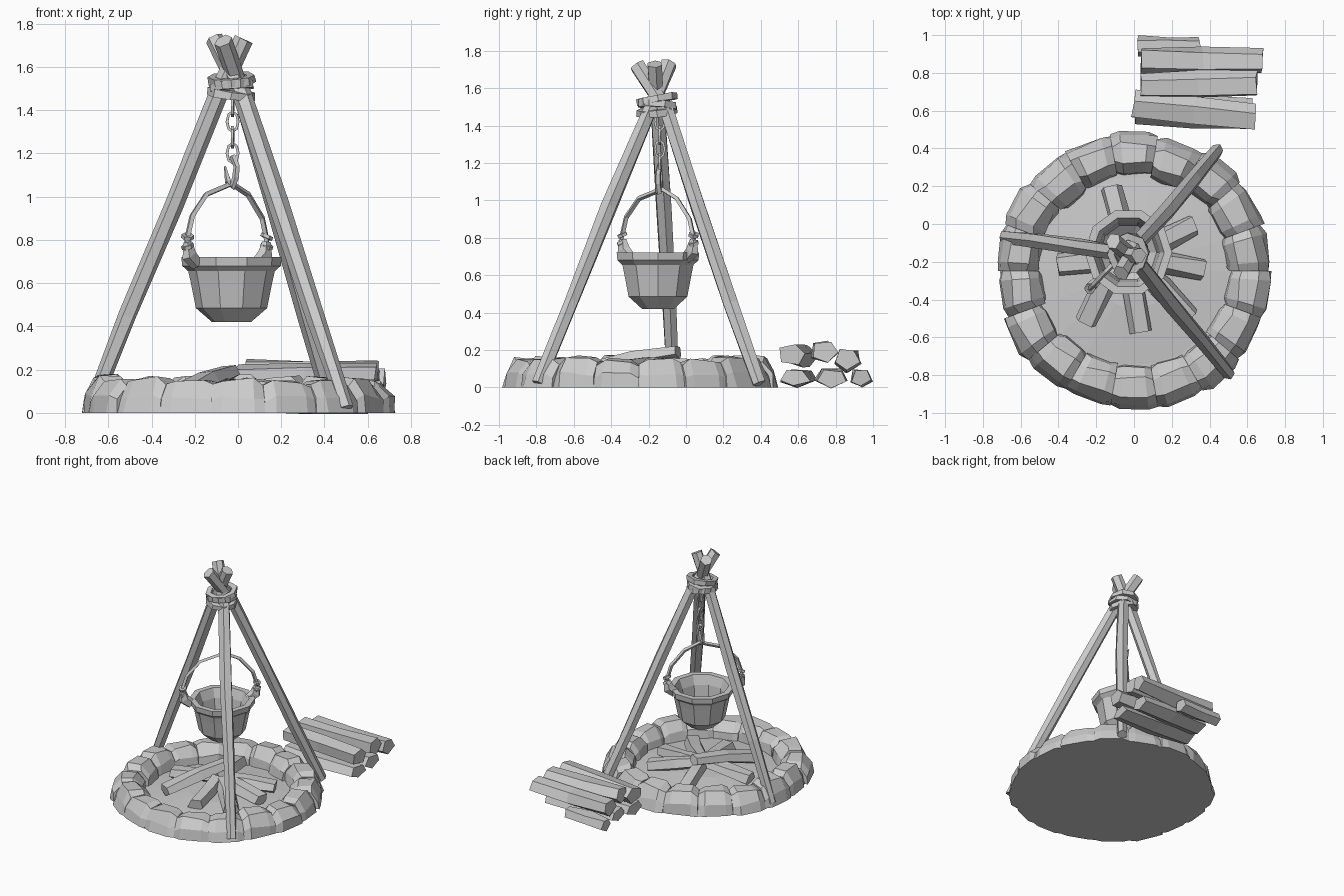
import bpy, bmesh, random
from math import sin, cos, pi, radians
from mathutils import Vector, Matrix

if "Cube" in bpy.data.objects:
    bpy.data.objects.remove(bpy.data.objects["Cube"])

random.seed(4)
PIT = Vector((0, -0.25, 0))
POT = Vector((-0.03, -0.15, 0))


def jit(a):
    return Vector([random.uniform(-a, a) for _ in range(3)])


def loft(name, rings, closed=False):
    """Skin a list of equal-length point rings, capping the ends."""
    bm = bmesh.new()
    rows = [[bm.verts.new(p) for p in r] for r in rings]
    n = len(rows[0])
    pairs = list(zip(rows, rows[1:])) + ([(rows[-1], rows[0])] if closed else [])
    for a, b in pairs:
        for i in range(n):
            bm.faces.new((a[i], a[(i + 1) % n], b[(i + 1) % n], b[i]))
    if not closed:
        bm.faces.new(rows[0])
        bm.faces.new(rows[-1])
    bmesh.ops.recalc_face_normals(bm, faces=bm.faces)
    me = bpy.data.meshes.new(name)
    bm.to_mesh(me)
    bm.free()
    ob = bpy.data.objects.new(name, me)
    bpy.context.collection.objects.link(ob)
    return ob


def tube(name, path, radii, n=6, ref=(0.3, 1, 0.1), flat=1.0, rough=0.0, turn=0.3):
    """Low-poly tube along a path; radii is one number or one per point."""
    path = [Vector(p) for p in path]
    if not isinstance(radii, (list, tuple)):
        radii = [radii] * len(path)
    rings = []
    for i, p in enumerate(path):
        t = (path[min(i + 1, len(path) - 1)] - path[max(i - 1, 0)]).normalized()
        u = t.cross(Vector(ref)).normalized()
        v = t.cross(u)
        rings.append([p + radii[i] * (u * cos(turn + 2 * pi * k / n)
                      + v * sin(turn + 2 * pi * k / n) * flat) + jit(rough) for k in range(n)])
    return loft(name, rings)


def ring(name, centre, major, minor, rot=(0, 0, 0), stretch=1.0, n=8, m=4, rough=0.0):
    """Low-poly torus, optionally stretched along its local x."""
    M = (Matrix.Translation(centre) @ Matrix.Rotation(rot[2], 4, 'Z')
         @ Matrix.Rotation(rot[1], 4, 'Y') @ Matrix.Rotation(rot[0], 4, 'X'))
    rings = []
    for i in range(n):
        a = 2 * pi * i / n
        rings.append([])
        for k in range(m):
            b = 2 * pi * (k + 0.5) / m
            r = major + minor * cos(b)
            rings[-1].append(M @ Vector((r * cos(a) + major * (stretch - 1) * cos(a),
                                         r * sin(a), minor * sin(b))) + jit(rough))
    return loft(name, rings, closed=True)


def lathe(name, profile, n, centre):
    return loft(name, [[centre + Vector((r * cos(2 * pi * k / n), r * sin(2 * pi * k / n), z))
                        for k in range(n)] for r, z in profile])


# ash bed
lathe("ash_bed", [(0.71, 0.0), (0.71, 0.02), (0.5, 0.03), (0.2, 0.06)], 18, PIT)

# ring of stones
STONE = [(0.735, 0), (0.72, 0.08), (0.67, 0.165), (0.57, 0.17), (0.515, 0.10), (0.5, 0)]
N = 18
for s in range(N):
    base = 2 * pi * (s + 0.5) / N
    h, push = random.uniform(0.86, 1.02), random.uniform(-0.015, 0.01)
    rings = []
    for f, k in ((-0.5, 0.84), (-0.3, 1), (0.3, 1), (0.5, 0.84)):
        a = base + f * 2 * pi / N
        row = []
        for r, z in STONE:
            j = jit(0.011)
            rr = 0.62 + (r - 0.62) * (0.5 + 0.5 * k) + push + j.x
            row.append(PIT + Vector((rr * cos(a), rr * sin(a),
                                     max(0, z * k * h + j.z) if z else 0)))
        rings.append(row)
    loft(f"ring_stone_{s + 1}", rings)

# burning logs laid like spokes
HUB = Vector((-0.03, -0.17, 0.13))
ENDS = [(-0.12, 0.20), (0.32, 0.00), (0.37, -0.24), (0.29, -0.50),
        (0.04, -0.57), (-0.40, -0.22)]
for i, (x, y) in enumerate(ENDS):
    e = Vector((x, y, 0.075))
    tube(f"fire_log_{i + 1}", [e, e.lerp(HUB, 0.5) + jit(0.01), e.lerp(HUB, 0.88)],
         [0.062, 0.065, 0.05], n=5, ref=(0, 0, 1), flat=0.8, rough=0.008, turn=pi / 2)
tube("fire_log_top", [(-0.26, -0.52, 0.09), (-0.14, -0.28, 0.15), (-0.04, -0.04, 0.185)],
     [0.065, 0.065, 0.05], n=5, ref=(0, 0, 1), flat=0.75, rough=0.006)

# tripod poles: foot, lashing point, tip
POLES = {"left": ((-0.68, -0.07, 0.02), (-0.095, -0.15, 1.47), (0.025, -0.165, 1.73)),
         "back": ((0.44, 0.39, 0.02), (0.02, -0.10, 1.47), (-0.07, -0.26, 1.72)),
         "front": ((0.50, -0.79, 0.02), (0.02, -0.20, 1.47), (-0.11, -0.09, 1.73))}
for nm, (a, b, c) in POLES.items():
    a, b, c = Vector(a), Vector(b), Vector(c)
    tube(f"tripod_pole_{nm}",
         [a, a.lerp(b, 0.3) + jit(0.008), a.lerp(b, 0.65) + jit(0.008), b, c],
         [0.036, 0.042, 0.045, 0.043, 0.044], n=6, rough=0.004)

# rope lashing
for i, (z, tx, ty) in enumerate(((1.475, 0.1, 0.12), (1.51, -0.12, -0.08), (1.54, 0.08, -0.16))):
    ring(f"rope_lashing_{i + 1}", (-0.03, -0.155, z), 0.092, 0.026, (tx, ty, i * 0.4),
         n=8, rough=0.004)

# hanging chain and hook
for i in range(4):
    ring(f"chain_link_{i + 1}", (-0.025, -0.14, 1.42 - i * 0.073), 0.026, 0.009,
         (pi / 2 * (i % 2) + 0.25, pi / 2, 0.2), stretch=1.75, n=8)
tube("pot_hook", [(-0.025, -0.14, 1.19), (-0.005, -0.15, 1.14), (-0.01, -0.15, 1.09),
                  (-0.025, -0.145, 1.045), (-0.045, -0.14, 1.07), (-0.06, -0.13, 1.14)],
     [0.015, 0.016, 0.017, 0.018, 0.016, 0.005], n=5)

# pot: outside, rim, then inside
lathe("cooking_pot", [(0.09, 0.42), (0.165, 0.485), (0.19, 0.61), (0.20, 0.655), (0.228, 0.68),
                      (0.232, 0.72), (0.19, 0.72), (0.165, 0.65), (0.15, 0.52), (0.08, 0.46)],
      10, POT)

# pot handle on the diagonal, with ears and coils at both ends
D = Vector((0.69, 0.72, 0))
MID = Vector((-0.05, -0.15, 0))
ARC = [(-0.255, 0.72), (-0.27, 0.80), (-0.235, 0.91), (-0.14, 1.01), (0.03, 1.06),
       (0.14, 1.01), (0.235, 0.90), (0.265, 0.80), (0.25, 0.72)]
tube("pot_handle", [MID + D * d + Vector((0, 0, z)) for d, z in ARC], 0.014, n=4,
     ref=(0.72, -0.69, 0))
for nm, s in (("front", -1), ("back", 1)):
    p = MID + D * (s * 0.255)
    q = MID + D * (s * 0.205)
    tube(f"pot_ear_{nm}", [q + Vector((0, 0, 0.69)), p + Vector((0, 0, 0.73)),
                           p + D * s * 0.01 + Vector((0, 0, 0.79))],
         [0.035, 0.042, 0.025], n=5, ref=(0.72, -0.69, 0), flat=0.7)
    for i, z in enumerate((0.77, 0.815)):
        ring(f"handle_coil_{nm}_{i + 1}", p + D * s * 0.01 + Vector((0, 0, z)), 0.021, 0.012,
             (0.3, 0.3 * s, i), n=6)

# firewood stack: start, end, radius, height ratio
WOOD = [((0.02, 0.94, 0.05), (0.35, 0.94, 0.05), 0.058, 0.85),
        ((0.04, 0.77, 0.055), (0.60, 0.78, 0.05), 0.085, 0.6),
        ((0.01, 0.61, 0.055), (0.62, 0.58, 0.05), 0.09, 0.55),
        ((0.04, 0.87, 0.15), (0.68, 0.86, 0.15), 0.072, 0.9),
        ((0.04, 0.73, 0.19), (0.65, 0.74, 0.19), 0.07, 0.85),
        ((0.00, 0.63, 0.17), (0.64, 0.57, 0.18), 0.078, 0.8)]
for i, (a, b, r, fl) in enumerate(WOOD):
    a, b = Vector(a), Vector(b)
    tube(f"firewood_log_{i + 1}", [a, a.lerp(b, 0.5) + jit(0.006), b],
         [r, r * 1.03, r * 0.95], n=5, ref=(0, 0, 1), flat=fl, rough=0.008,
         turn=pi / 2 if i < 3 else -pi / 2 + 0.2 * i)
